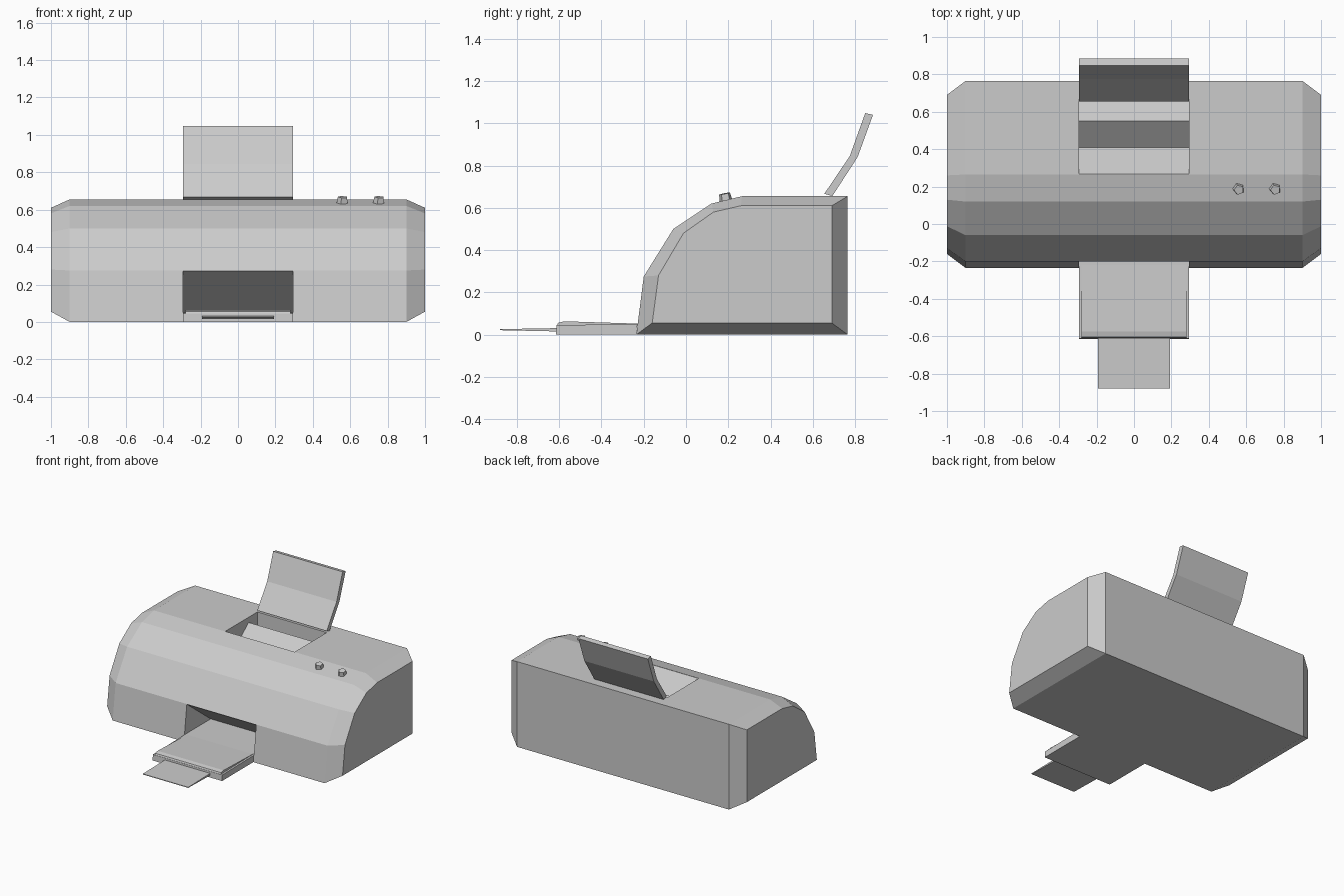
import bpy, bmesh
from math import radians
from mathutils import Vector

cube = bpy.data.objects.get("Cube")
if cube:
    bpy.data.objects.remove(cube, do_unlink=True)

grey = bpy.data.materials.new("light grey plastic")
grey.use_nodes = True
colour = (0.6, 0.6, 0.6, 1)
grey.diffuse_color = colour
grey.node_tree.nodes["Principled BSDF"].inputs["Base Color"].default_value = colour


def loft(name, sections):
    """Join matching (x, profile of (y, z)) sections and cap both ends."""
    bm = bmesh.new()
    rings = [[bm.verts.new((x, y, z)) for y, z in prof] for x, prof in sections]
    for a, b in zip(rings, rings[1:]):
        for i in range(len(a)):
            j = (i + 1) % len(a)
            bm.faces.new((a[i], a[j], b[j], b[i]))
    bm.faces.new(rings[0])
    bm.faces.new(rings[-1])
    bmesh.ops.recalc_face_normals(bm, faces=bm.faces)
    mesh = bpy.data.meshes.new(name)
    bm.to_mesh(mesh)
    bm.free()
    mesh.materials.append(grey)
    obj = bpy.data.objects.new(name, mesh)
    bpy.context.collection.objects.link(obj)
    return obj


def extrude(name, profile, half, centre=0):
    return loft(name, [(centre - half, profile), (centre + half, profile)])


# Housing: rounded front profile, with smaller end profiles forming the bevels
outer = [(-0.235, 0), (-0.2, 0.275), (-0.06, 0.5), (0.12, 0.62),
         (0.265, 0.655), (0.765, 0.655), (0.765, 0)]
inner = [(-0.16, 0.055), (-0.13, 0.28), (-0.012, 0.48), (0.13, 0.58),
         (0.26, 0.61), (0.69, 0.61), (0.69, 0.055)]
housing = loft("housing", [(-1, inner), (-0.9, outer), (0.9, outer), (1, inner)])

# Openings for the paper output and the paper feed
cutters = {
    "output_opening": [(-0.4, 0.05), (-0.4, 0.273), (-0.2, 0.273), (0.09, 0.05)],
    "feed_opening": [(0.266, 0.75), (0.266, 0.654), (0.41, 0.5), (0.55, 0.615),
                     (0.656, 0.52), (0.656, 0.75)],
}
for name, profile in cutters.items():
    cutter = extrude(name + "_cutter", profile, 0.295)
    cutter.hide_render = True
    cutter.hide_viewport = True
    mod = housing.modifiers.new(name, "BOOLEAN")
    mod.operation = "DIFFERENCE"
    mod.solver = "EXACT"
    mod.object = cutter

# Bent paper support behind the feed opening
extrude("paper_support", [(0.655, 0.667), (0.775, 0.845), (0.848, 1.048),
                          (0.885, 1.04), (0.812, 0.84), (0.692, 0.655)], 0.295)

# Output tray with a slightly raised top plate and a thin pull-out extension
extrude("output_tray", [(-0.235, 0), (-0.615, 0), (-0.612, 0.045), (-0.23, 0.05)], 0.295)
extrude("tray_plate", [(-0.22, 0.045), (-0.61, 0.045), (-0.605, 0.056),
                       (-0.575, 0.063), (-0.22, 0.052)], 0.28)
extrude("tray_extension", [(-0.6, 0.015), (-0.88, 0.021), (-0.88, 0.026), (-0.6, 0.031)], 0.193)

# Five-sided buttons set on the sloping front of the lid
for side, x in (("inner", 0.56), ("outer", 0.755)):
    bpy.ops.mesh.primitive_cylinder_add(vertices=5, radius=0.032, depth=0.036,
                                        location=(x, 0.186, 0.65),
                                        rotation=(radians(13), 0, radians(20)))
    button = bpy.context.object
    button.name = side + "_button"
    button.data.materials.append(grey)
    # Narrow the upper rim slightly
    for v in button.data.vertices:
        if v.co.z > 0:
            v.co = Vector((v.co.x * 0.85, v.co.y * 0.85, v.co.z))
